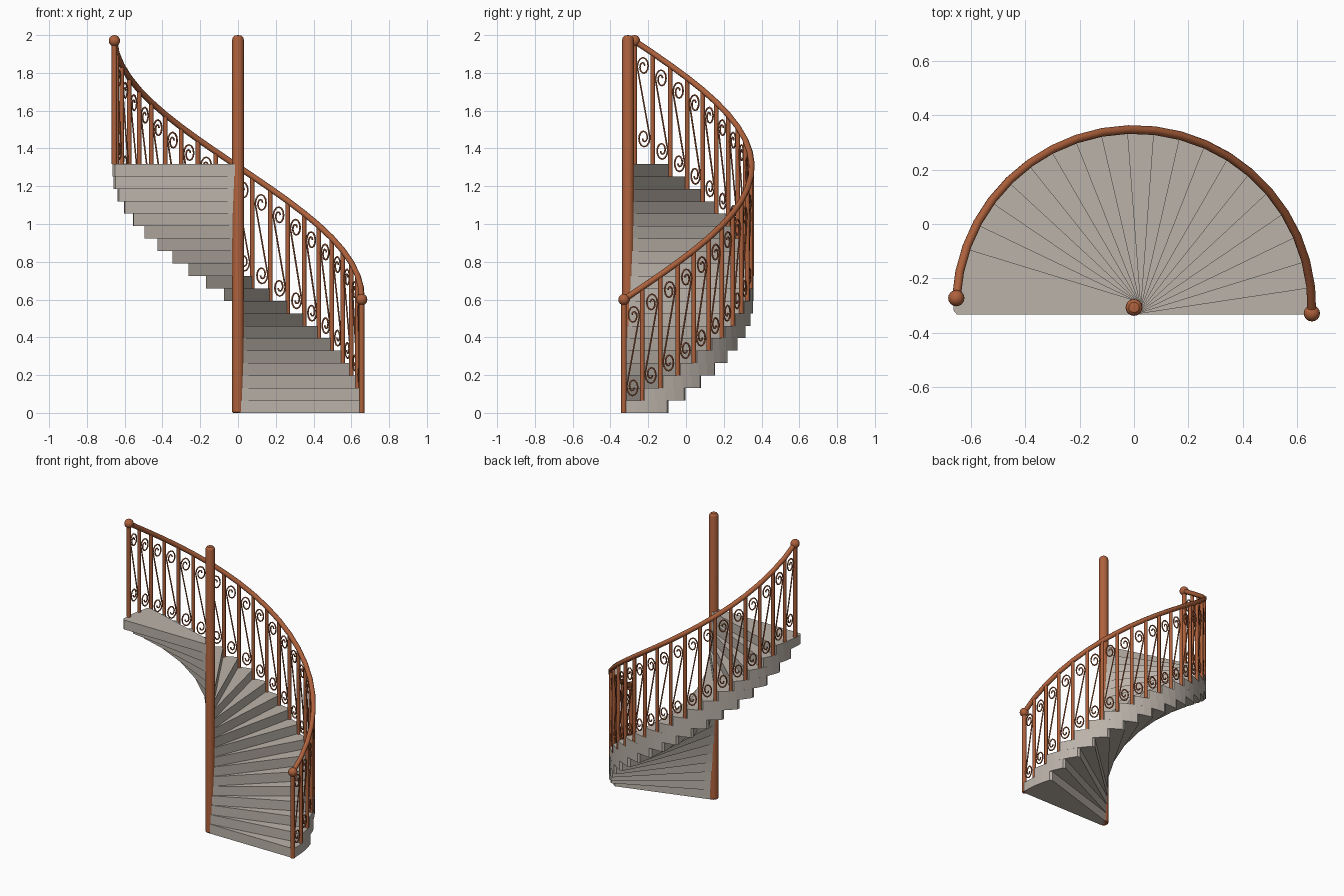
import bpy, bmesh
from math import sin, cos, pi, radians

if "Cube" in bpy.data.objects:
    bpy.data.objects.remove(bpy.data.objects["Cube"])

CX, CY = 0.0, -0.307      # column axis
N, H = 20, 0.0659         # steps and riser height
R_STEP, R_RAIL = 0.664, 0.655
WEDGE = 17.0              # angle of one tread
TURN = (180 - WEDGE) / (N - 1)
A0, DA = -1.9, 8.52       # first baluster angle and spacing
NB = 22


def material(name, rgb):
    m = bpy.data.materials.new(name)
    m.diffuse_color = (*rgb, 1)
    m.use_nodes = True
    m.node_tree.nodes["Principled BSDF"].inputs["Base Color"].default_value = m.diffuse_color
    return m


RUST = material("rust_paint", (0.42, 0.12, 0.045))
STONE = material("stone", (0.50, 0.45, 0.40))


def polar(angle, r, z):
    a = radians(angle)
    return (CX + r * cos(a), CY + r * sin(a), z)


def link(name, data, mat):
    ob = bpy.data.objects.new(name, data)
    data.materials.append(mat)
    bpy.context.collection.objects.link(ob)
    return ob


def tube(name, paths, radius, res):
    cu = bpy.data.curves.new(name, 'CURVE')
    cu.dimensions = '3D'
    cu.bevel_depth = radius
    cu.bevel_resolution = res
    cu.use_fill_caps = True
    for pts in paths:
        sp = cu.splines.new('POLY')
        sp.points.add(len(pts) - 1)
        for p, co in zip(sp.points, pts):
            p.co = (*co, 1)
            sp.use_smooth = True
    return link(name, cu, RUST)


def smooth(ob):
    bpy.ops.object.select_all(action='DESELECT')
    ob.select_set(True)
    bpy.context.view_layer.objects.active = ob
    bpy.ops.object.shade_smooth_by_angle()


# wedge treads, each overlapping the one below
def step(i):
    bm = bmesh.new()
    start = i * TURN
    off = 0.026
    pts = []
    for ang, side in ((start, -1), (start + WEDGE, 1)):
        a = radians(ang)
        nx, ny = -sin(a) * off * side, cos(a) * off * side
        edge = [(CX + nx + r * cos(a), CY + ny + r * sin(a))
                for r in (0.0, R_STEP - 0.012)]
        pts += edge if side < 0 else edge[::-1]
    arc = [polar(start - 1 + (WEDGE + 2) * k / 4, R_STEP, 0)[:2] for k in range(5)]
    outline = pts[:2] + arc + pts[2:]
    f = bm.faces.new([bm.verts.new((x, y, i * H)) for x, y in outline])
    ext = bmesh.ops.extrude_face_region(bm, geom=[f])
    bmesh.ops.translate(bm, vec=(0, 0, H),
                        verts=[v for v in ext['geom'] if isinstance(v, bmesh.types.BMVert)])
    bmesh.ops.recalc_face_normals(bm, faces=bm.faces)
    me = bpy.data.meshes.new(f"step_{i + 1}")
    bm.to_mesh(me)
    bm.free()
    link(me.name, me, STONE)


for i in range(N):
    step(i)

# centre column with rounded ends, turned from a profile
bm = bmesh.new()
prof = [(0, 0), (0.026, 0), (0.031, 0.006), (0.031, 1.975), (0.028, 1.988),
        (0.019, 1.997), (0, 2.0)]
vs = [bm.verts.new((CX + r, CY, z)) for r, z in prof]
es = [bm.edges.new(p) for p in zip(vs, vs[1:])]
bmesh.ops.spin(bm, geom=vs + es, cent=(CX, CY, 0), axis=(0, 0, 1), angle=2 * pi, steps=20)
bmesh.ops.remove_doubles(bm, verts=bm.verts, dist=0.0005)
bmesh.ops.recalc_face_normals(bm, faces=bm.faces)
me = bpy.data.meshes.new("centre_column")
bm.to_mesh(me)
bm.free()
smooth(link("centre_column", me, RUST))

# balusters, end posts and handrail
def rail_z(i):
    return 0.6 + i * 1.37 / (NB - 1)


posts = [[polar(A0 + i * DA, R_RAIL, min(i, N) * H), polar(A0 + i * DA, R_RAIL, rail_z(i))]
         for i in range(NB)]
tube("balusters", posts[1:-1], 0.012, 2)
tube("end_posts", [posts[0], posts[-1]], 0.0145, 2)
tube("handrail", [[p[1] for p in posts]], 0.016, 2)

# ball finials on the end posts
for name, p in (("lower_finial", posts[0]), ("upper_finial", posts[-1])):
    bpy.ops.mesh.primitive_uv_sphere_add(segments=16, ring_count=10, radius=0.03, location=p[1])
    ob = bpy.context.object
    ob.name = name
    ob.data.materials.append(RUST)
    smooth(ob)

# S-shaped scroll between each pair of balusters (u across, v up)
half = []
for k in range(19):
    t = k / 18
    a = pi - t * 2.9 * pi
    r = 0.034 * (1 - 0.72 * t)
    half.append((r * cos(a) - 0.034 * 0.1 * t, 0.188 + 1.6 * r * sin(a)))
scroll = half[::-1] + [(-u, -v) for u, v in half]
scrolls = []
for i in range(NB - 1):
    mid = A0 + (i + 0.5) * DA
    zc = i * H + 0.327
    scrolls.append([polar(mid - u / R_RAIL * 180 / pi, R_RAIL, zc + v) for u, v in scroll])
tube("scrolls", scrolls, 0.0045, 1)
